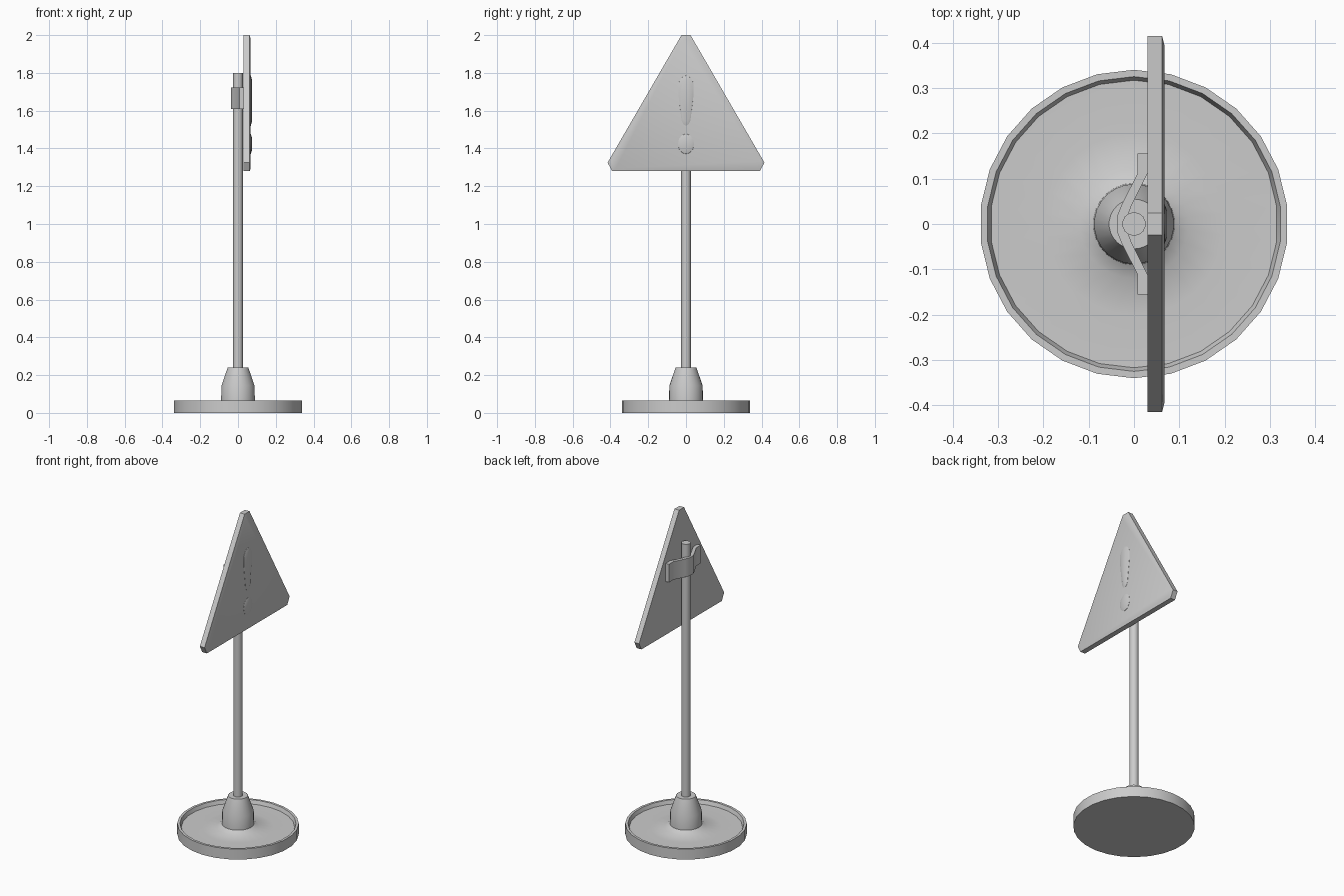
import bpy, bmesh
from math import sin, cos, pi, radians

if "Cube" in bpy.data.objects:
    bpy.data.objects.remove(bpy.data.objects["Cube"])


def finish(name, bm, angle=35):
    bmesh.ops.recalc_face_normals(bm, faces=bm.faces)
    me = bpy.data.meshes.new(name)
    bm.to_mesh(me)
    bm.free()
    ob = bpy.data.objects.new(name, me)
    bpy.context.collection.objects.link(ob)
    bpy.ops.object.select_all(action='DESELECT')
    ob.select_set(True)
    bpy.context.view_layer.objects.active = ob
    bpy.ops.object.shade_smooth_by_angle(angle=radians(angle))
    return ob


def skin(bm, rings):
    """Bridge equal-length closed rings and cap both ends."""
    vs = [[bm.verts.new(p) for p in r] for r in rings]
    n = len(vs[0])
    for a, b in zip(vs, vs[1:]):
        for i in range(n):
            j = (i + 1) % n
            bm.faces.new((a[i], a[j], b[j], b[i]))
    bm.faces.new(vs[0][::-1])
    bm.faces.new(vs[-1])


def lathe(name, profile, sides):
    bm = bmesh.new()
    skin(bm, [[(r * cos(pi / 2 + 2 * pi * i / sides), r * sin(pi / 2 + 2 * pi * i / sides), z)
               for i in range(sides)] for r, z in profile])
    return finish(name, bm)


def plate(name, outline, layers, centre_z):
    """Stack (x, y scale, z scale) copies of a y/z outline along x."""
    bm = bmesh.new()
    skin(bm, [[(x, y * sy, centre_z + (z - centre_z) * sz) for y, z in outline]
              for x, sy, sz in layers])
    return finish(name, bm, 50)


def mirrored(half):
    return half + [(-y, z) for y, z in reversed(half) if abs(y) > 1e-6]


# Dished round foot with hub
lathe("base", [(0.34, 0), (0.34, 0.065), (0.325, 0.065), (0.317, 0.042), (0.2, 0.04),
               (0.12, 0.046), (0.09, 0.065), (0.088, 0.145), (0.055, 0.24)], 26)

# Pole
lathe("pole", [(0.026, 0.2), (0.026, 1.8)], 14)

# Triangular sign with clipped corners and a softened front rim
triangle = mirrored([(0.024, 2.0), (0.415, 1.325), (0.392, 1.281)])
plate("sign_panel", triangle, [(0.03, 1, 1), (0.062, 1, 1), (0.067, 0.95, 0.95)], 1.52)

# Raised warning mark: tapered bar and dot
bar = mirrored([(0, 1.787), (0.024, 1.777), (0.042, 1.745), (0.042, 1.69),
                (0.024, 1.545), (0.014, 1.525), (0, 1.518)])
plate("mark_bar", bar, [(0.062, 1, 1), (0.068, 0.97, 0.985), (0.073, 0.65, 0.85)], 1.66)
dot = [(0.044 * sin(2 * pi * i / 12), 1.424 + 0.055 * cos(2 * pi * i / 12)) for i in range(12)]
plate("mark_dot", dot, [(0.062, 1, 1), (0.068, 0.97, 0.97), (0.073, 0.65, 0.65)], 1.424)

# Bent strap holding the sign to the pole
outer = [(0.008, 0.155), (0.008, 0.112), (-0.026, 0.045), (-0.037, 0.018)]
inner = [(-0.015, 0.014), (-0.006, 0.04), (0.03, 0.112), (0.03, 0.155)]
strap = outer + [(x, -y) for x, y in reversed(outer)] \
    + [(x, -y) for x, y in reversed(inner)] + inner
bm = bmesh.new()
skin(bm, [[(x, y, z) for x, y in strap] for z in (1.61, 1.722)])
finish("strap", bm)
